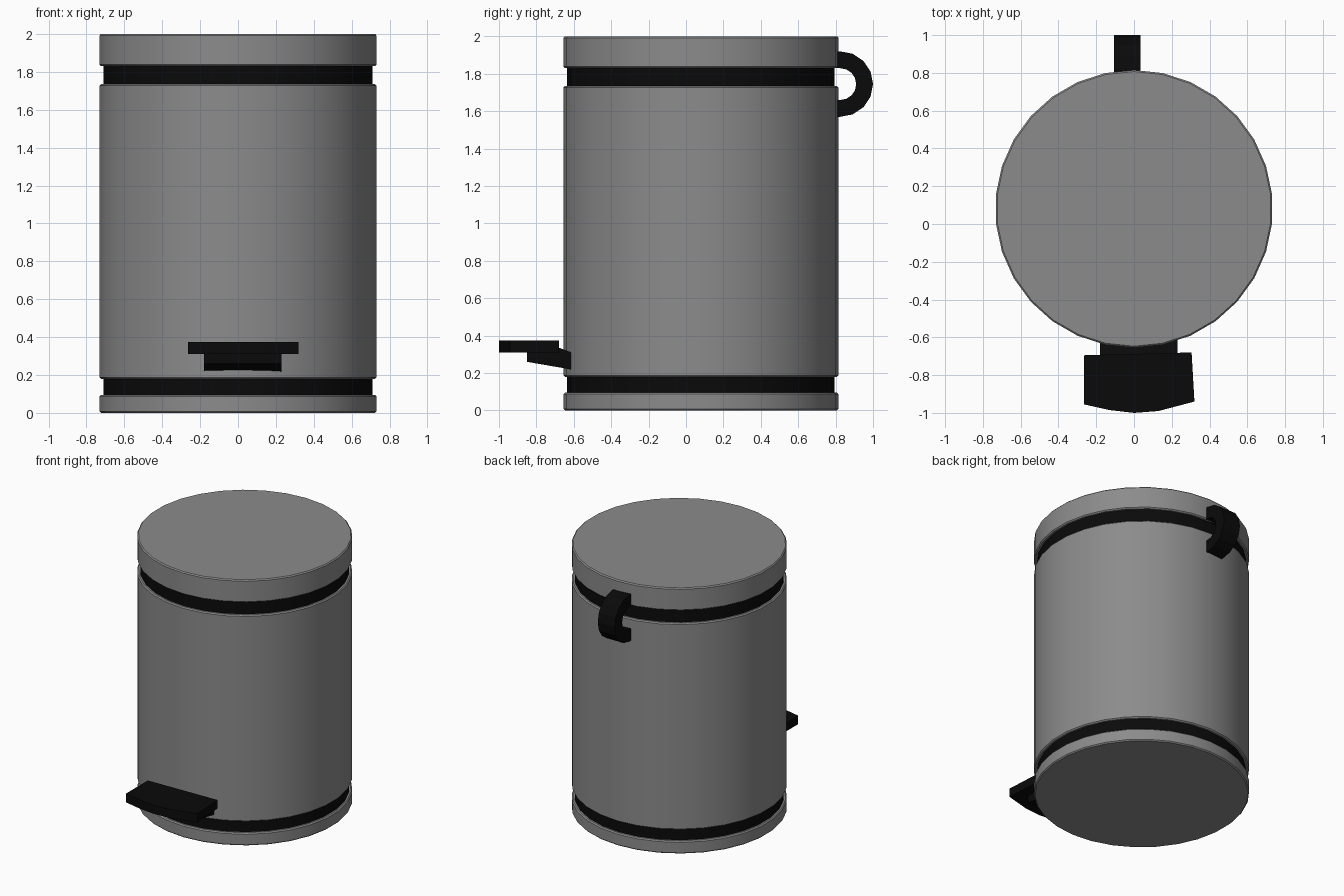
import bpy, bmesh, math
from mathutils import Vector

cube = bpy.data.objects.get("Cube")
if cube:
    bpy.data.objects.remove(cube, do_unlink=True)

CENTRE_Y = 0.08
SIDES = 30


def material(name, value):
    m = bpy.data.materials.new(name)
    m.use_nodes = True
    colour = (value, value, value, 1)
    m.diffuse_color = colour
    m.node_tree.nodes["Principled BSDF"].inputs["Base Color"].default_value = colour
    return m


steel = material("steel grey", 0.26)
rubber = material("black rubber", 0.003)


def finish(name, bm, mat, smooth=None):
    bmesh.ops.recalc_face_normals(bm, faces=bm.faces)
    mesh = bpy.data.meshes.new(name)
    bm.to_mesh(mesh)
    bm.free()
    mesh.materials.append(mat)
    obj = bpy.data.objects.new(name, mesh)
    bpy.context.collection.objects.link(obj)
    if smooth:
        bpy.ops.object.select_all(action="DESELECT")
        obj.select_set(True)
        bpy.context.view_layer.objects.active = obj
        bpy.ops.object.shade_smooth_by_angle(angle=math.radians(smooth))
    return obj


def drum(name, radius, z0, z1, mat, edge=0.0):
    """Capped cylinder with softened rims and a vertex at the back."""
    profile = [(radius, z0), (radius, z1)]
    if edge:
        profile = [(radius - edge, z0), (radius, z0 + edge),
                   (radius, z1 - edge), (radius - edge, z1)]
    bm = bmesh.new()
    rings = []
    for r, z in profile:
        angles = [math.tau * i / SIDES for i in range(SIDES)]
        rings.append([bm.verts.new((r * math.sin(a), CENTRE_Y + r * math.cos(a), z))
                      for a in angles])
    for low, high in zip(rings, rings[1:]):
        for i in range(SIDES):
            j = (i + 1) % SIDES
            bm.faces.new((low[i], low[j], high[j], high[i]))
    bm.faces.new(rings[0])
    bm.faces.new(rings[-1])
    return finish(name, bm, mat, smooth=30)


def prism(name, points, offset, mat, smooth=None):
    """Extrude a closed planar outline along an offset."""
    bm = bmesh.new()
    face = bm.faces.new([bm.verts.new(p) for p in points])
    out = bmesh.ops.extrude_face_region(bm, geom=[face])["geom"]
    bmesh.ops.translate(bm, vec=Vector(offset),
                        verts=[v for v in out if isinstance(v, bmesh.types.BMVert)])
    return finish(name, bm, mat, smooth)


# Bin body and bands
drum("base", 0.735, 0.0, 0.095, steel, 0.008)
drum("lower_band", 0.715, 0.09, 0.185, rubber)
drum("body", 0.735, 0.18, 1.735, steel, 0.008)
drum("upper_band", 0.715, 1.73, 1.835, rubber)
drum("lid", 0.735, 1.83, 2.0, steel, 0.008)

# Foot pedal
plate = [(-0.265, -0.695), (-0.265, -0.955), (-0.13, -0.985), (0.0, -1.0),
         (0.13, -0.99), (0.32, -0.94), (0.305, -0.68)]
prism("pedal_plate", [(x, y, 0.31) for x, y in plate], (0, 0, 0.065), rubber)
arm = [(-0.85, 0.315), (-0.85, 0.26), (-0.6, 0.217), (-0.6, 0.305), (-0.69, 0.34)]
prism("pedal_arm", [(-0.18, y, z) for y, z in arm], (0.41, 0, 0), rubber)

# Half-ring handle on the back, its ends running into the wall
STEPS = 8


def arc(radius):
    angles = [math.pi * (i / STEPS - 0.5) for i in range(STEPS + 1)]
    return [(0.825 + radius * math.cos(a), 1.745 + radius * math.sin(a)) for a in angles]


outer, inner = arc(0.175), arc(0.085)
stub = 0.79
outline = ([(stub, outer[0][1])] + outer + [(stub, outer[-1][1]), (stub, inner[-1][1])]
           + inner[::-1] + [(stub, inner[0][1])])
prism("rear_handle", [(-0.105, y, z) for y, z in outline], (0.14, 0, 0), rubber)
